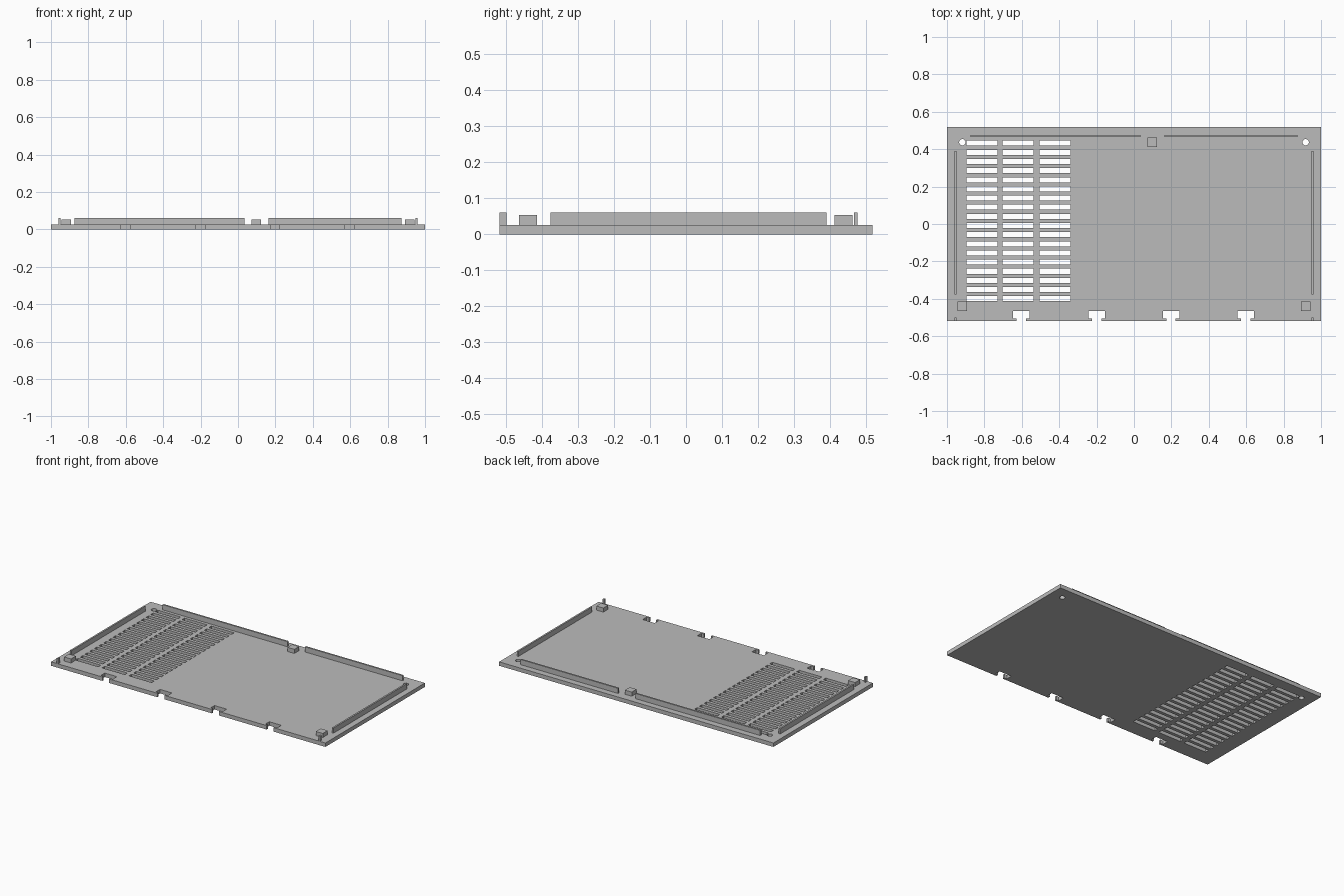
import bpy, math

if "Cube" in bpy.data.objects:
    bpy.data.objects.remove(bpy.data.objects["Cube"])

T = 0.026          # plate thickness
HY = 0.518         # half depth
RIB_TOP, POST_TOP = 0.06, 0.053

grey = bpy.data.materials.new("light_grey")
grey.diffuse_color = (0.5, 0.5, 0.5, 1)
grey.use_nodes = True
grey.node_tree.nodes["Principled BSDF"].inputs["Base Color"].default_value = grey.diffuse_color


def rect(x0, x1, y0, y1):
    return [(x0, y0), (x1, y0), (x1, y1), (x0, y1)]


def block(name, x0, x1, y0, y1, top):
    """Box standing on the plate."""
    bpy.ops.mesh.primitive_cube_add(
        size=1, location=((x0 + x1) / 2, (y0 + y1) / 2, (T + top) / 2))
    ob = bpy.context.object
    ob.name = name
    ob.scale = (x1 - x0, y1 - y0, top - T)
    bpy.ops.object.transform_apply(location=False)
    ob.data.materials.append(grey)


# Plate outline with T-shaped notches along the front edge
outline = [(-1, -HY)]
for cx in (-0.602, -0.2, 0.198, 0.597):
    outline += [(cx - 0.025, -HY), (cx - 0.025, -0.505), (cx - 0.044, -0.505),
                (cx - 0.044, -0.464), (cx + 0.044, -0.464), (cx + 0.044, -0.505),
                (cx + 0.025, -0.505), (cx + 0.025, -HY)]
outline += [(1, -HY), (1, HY), (-1, HY)]
loops = [outline]

# Vent slots: three columns of eighteen
for x0 in (-0.896, -0.702, -0.506):
    for row in range(18):
        y = 0.432 - row * 0.0489
        loops.append(rect(x0, x0 + 0.166, y - 0.0135, y + 0.0135))

# Screw holes in the back corners
for cx in (-0.918, 0.918):
    loops.append([(cx + 0.017 * math.cos(a * math.tau / 24),
                   0.437 + 0.017 * math.sin(a * math.tau / 24)) for a in range(24)])

# Filled and extruded flat curve gives the plate
curve = bpy.data.curves.new("vent_plate", 'CURVE')
curve.dimensions = '2D'
curve.fill_mode = 'BOTH'
curve.extrude = T / 2
for pts in loops:
    sp = curve.splines.new('POLY')
    sp.points.add(len(pts) - 1)
    for p, (x, y) in zip(sp.points, pts):
        p.co = (x, y, 0, 1)
    sp.use_cyclic_u = True
plate = bpy.data.objects.new("vent_plate", curve)
plate.location.z = T / 2
bpy.context.collection.objects.link(plate)
curve.materials.append(grey)
bpy.context.view_layer.objects.active = plate
plate.select_set(True)
bpy.ops.object.convert(target='MESH')
for poly in plate.data.polygons:
    poly.use_smooth = False

# Locating ribs along the back edge
block("back_rib_left", -0.875, 0.034, 0.466, 0.477, RIB_TOP)
block("back_rib_right", 0.162, 0.873, 0.466, 0.477, RIB_TOP)

# Side ribs and short front stubs
for side, x0 in (("left", -0.96), ("right", 0.949)):
    block("side_rib_" + side, x0, x0 + 0.011, -0.377, 0.39, RIB_TOP)
    block("front_stub_" + side, x0, x0 + 0.011, -HY, -0.499, RIB_TOP)

# Square posts
for name, cx, cy in (("post_left", -0.918, -0.439), ("post_right", 0.918, -0.439),
                     ("post_back", 0.097, 0.437)):
    block(name, cx - 0.025, cx + 0.025, cy - 0.025, cy + 0.025, POST_TOP)
